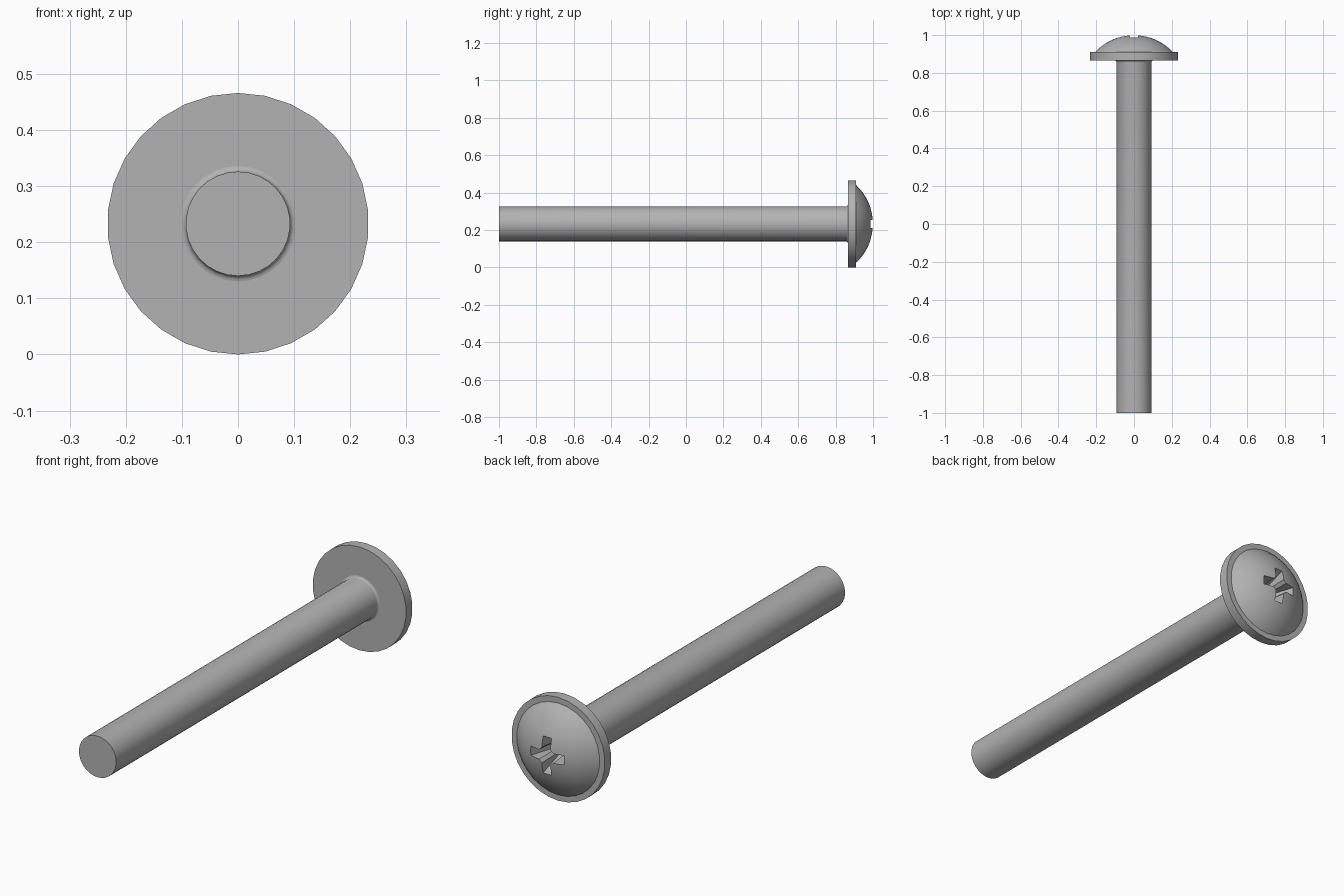
import bpy, bmesh, math

default = bpy.data.objects.get("Cube")
if default:
    bpy.data.objects.remove(default)

SIDES = 30
HEAD_R = 0.233      # also the height of the axis above the ground
SHANK_R = 0.093
UNDERSIDE, RIM_TOP = 0.865, 0.91

steel = bpy.data.materials.new("grey steel")
steel.use_nodes = True
grey = (0.45, 0.45, 0.45, 1)
steel.diffuse_color = grey
steel.node_tree.nodes["Principled BSDF"].inputs["Base Color"].default_value = grey


def make_object(name, bm):
    bmesh.ops.recalc_face_normals(bm, faces=bm.faces)
    mesh = bpy.data.meshes.new(name)
    bm.to_mesh(mesh)
    bm.free()
    mesh.materials.append(steel)
    obj = bpy.data.objects.new(name, mesh)
    bpy.context.collection.objects.link(obj)
    return obj


def loft(name, rings, cap_end=True):
    """Join rings of points, capping the first and optionally the last."""
    bm = bmesh.new()
    loops = [[bm.verts.new(p) for p in ring] for ring in rings]
    n = len(loops[0])
    for a, b in zip(loops, loops[1:]):
        for i in range(n):
            j = (i + 1) % n
            bm.faces.new((a[i], a[j], b[j], b[i]))
    bm.faces.new(loops[0])
    if cap_end:
        bm.faces.new(loops[-1])
    return make_object(name, bm)


def circle(r, y):
    angles = [2 * math.pi * i / SIDES for i in range(SIDES)]
    return [(r * math.sin(a), y, HEAD_R + r * math.cos(a)) for a in angles]


def smooth(obj):
    bpy.ops.object.select_all(action='DESELECT')
    obj.select_set(True)
    bpy.context.view_layer.objects.active = obj
    bpy.ops.object.shade_smooth_by_angle(angle=math.radians(30))


# Shank with a small fillet under the head
fillet = 0.01
profile = [(SHANK_R, -1)]
for i in range(5):
    a = math.pi / 2 * i / 4
    profile.append((SHANK_R + fillet * (1 - math.cos(a)),
                    UNDERSIDE - fillet * (1 - math.sin(a))))
shank = loft("shank", [circle(r, y) for r, y in profile], cap_end=False)
smooth(shank)

# Flanged head with a shallow spherical dome
dome_r, rise = 0.207, 1 - RIM_TOP
sphere_r = (dome_r ** 2 + rise ** 2) / (2 * rise)
profile = [(HEAD_R, UNDERSIDE), (HEAD_R, RIM_TOP)]
span = math.asin(dome_r / sphere_r)
for i in range(10):
    a = span * (1 - i / 9.5)
    profile.append((sphere_r * math.sin(a), 1 - sphere_r * (1 - math.cos(a))))
head = loft("flanged_head", [circle(r, y) for r, y in profile])


# Tapered cross recess, cut out of the dome
def cross(tip, corner, half, y):
    quarter = [(tip, -half), (tip, half), (corner, half), (half, corner)]
    ring = []
    for k in range(4):
        c, s = [(1, 0), (0, 1), (-1, 0), (0, -1)][k]
        ring += [(x * c - z * s, y, HEAD_R + x * s + z * c) for x, z in quarter]
    return ring


cutter = loft("recess_cutter", [cross(0.04, 0.028, 0.016, 0.88),
                                cross(0.092, 0.036, 0.022, 1.01)])
cutter.hide_render = True
cut = head.modifiers.new("cross recess", 'BOOLEAN')
cut.operation = 'DIFFERENCE'
cut.solver = 'EXACT'
cut.object = cutter
bpy.ops.object.select_all(action='DESELECT')
head.select_set(True)
bpy.context.view_layer.objects.active = head
bpy.ops.object.modifier_apply(modifier=cut.name)
bpy.data.objects.remove(cutter)
smooth(head)
